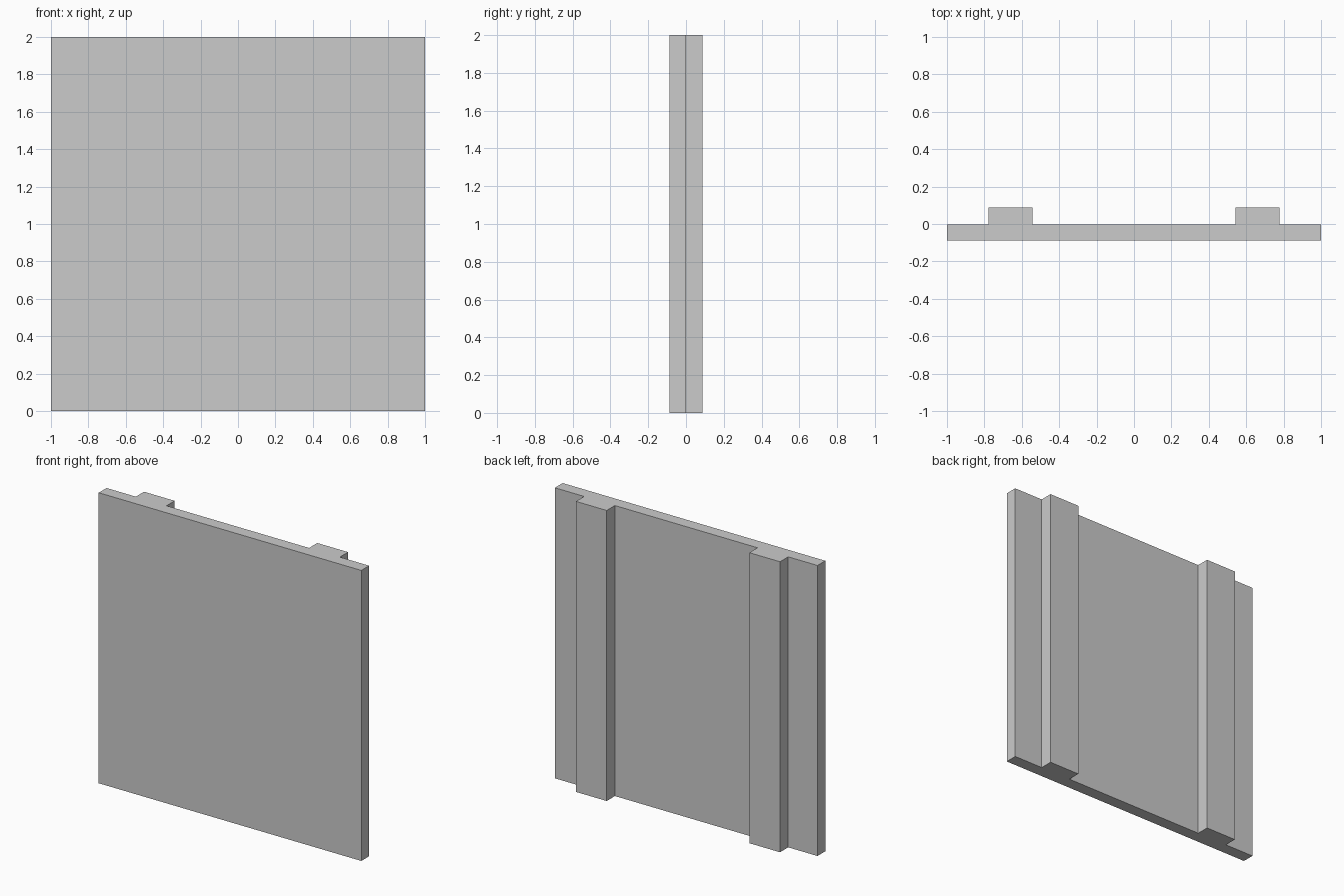
import bpy
import bmesh

if "Cube" in bpy.data.objects:
    bpy.data.objects.remove(bpy.data.objects["Cube"])

HEIGHT = 2.0
FRONT, BACK, RIB = -0.087, -0.002, 0.087   # y of panel front, panel back, rib back

# Right half of the plan outline, from front corner to inner rib foot
half = [(1.0, FRONT), (1.0, BACK), (0.777, BACK), (0.777, RIB),
        (0.543, RIB), (0.543, BACK)]
outline = half + [(-x, y) for x, y in reversed(half)]

# Ribbed panel: mirrored outline extruded straight up
bm = bmesh.new()
base = bm.faces.new([bm.verts.new((x, y, 0)) for x, y in outline])
top = bmesh.ops.extrude_face_region(bm, geom=[base], use_keep_orig=True)["geom"]
bmesh.ops.translate(bm, vec=(0, 0, HEIGHT),
                    verts=[g for g in top if isinstance(g, bmesh.types.BMVert)])
bmesh.ops.recalc_face_normals(bm, faces=bm.faces)

mesh = bpy.data.meshes.new("ribbed_panel")
bm.to_mesh(mesh)
bm.free()
bpy.context.collection.objects.link(bpy.data.objects.new("ribbed_panel", mesh))
